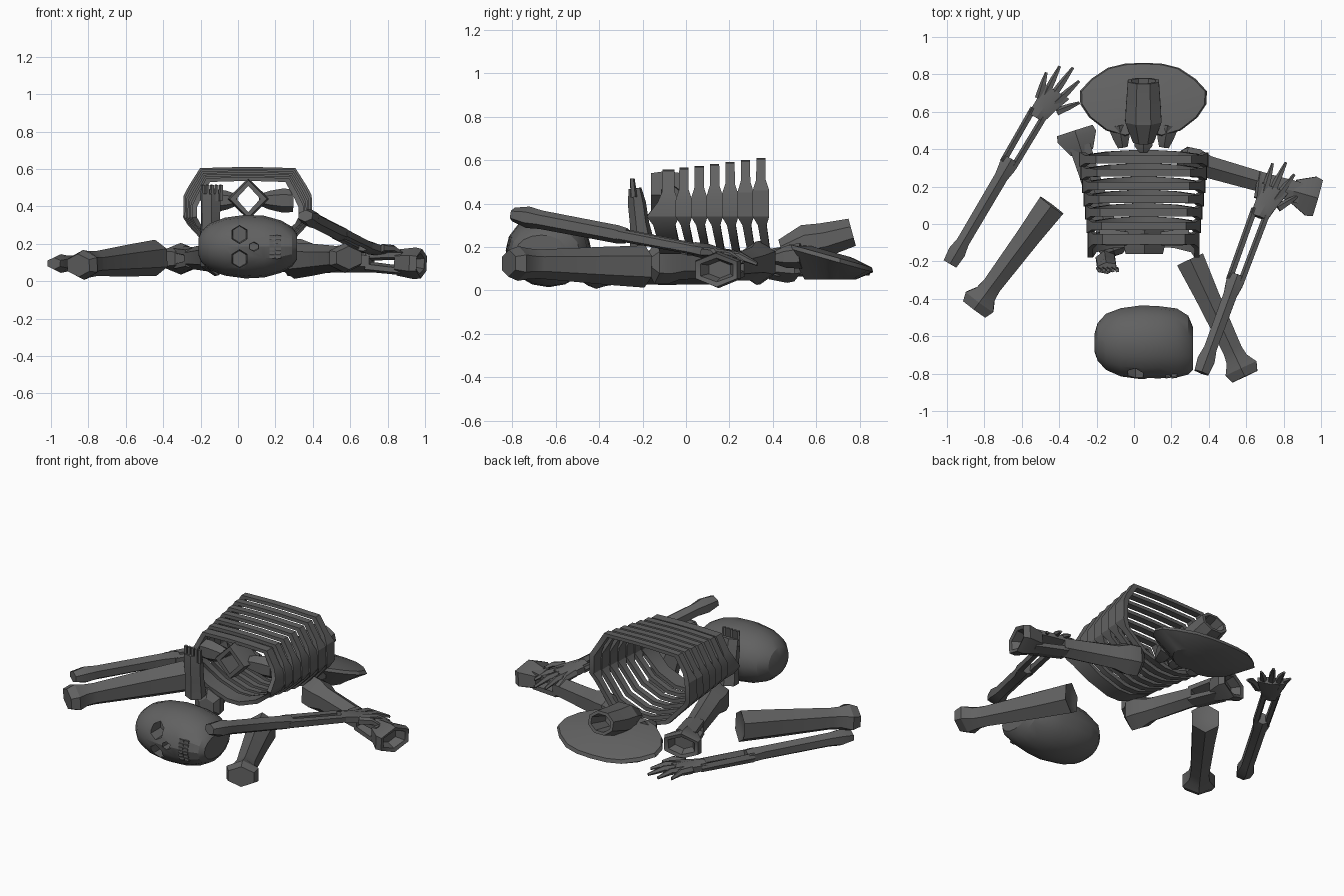
import bpy, bmesh
from math import sin, cos, pi
from mathutils import Vector as V

if "Cube" in bpy.data.objects:
    bpy.data.objects.remove(bpy.data.objects["Cube"])

bone = bpy.data.materials.new("dark_bone")
bone.diffuse_color = (.12, .12, .12, 1)
bone.use_nodes = True
bone.node_tree.nodes["Principled BSDF"].inputs["Base Color"].default_value = bone.diffuse_color


def make(name, bm):
    bmesh.ops.recalc_face_normals(bm, faces=bm.faces)
    me = bpy.data.meshes.new(name)
    bm.to_mesh(me)
    bm.free()
    me.materials.append(bone)
    ob = bpy.data.objects.new(name, me)
    bpy.context.collection.objects.link(ob)
    return ob


def bridge(bm, rings, cap=True):
    rs = [[bm.verts.new(p) for p in r] for r in rings]
    n = len(rs[0])
    for r, q in zip(rs, rs[1:]):
        for i in range(n):
            bm.faces.new((r[i], r[(i + 1) % n], q[(i + 1) % n], q[i]))
    if cap:
        bm.faces.new(rs[0])
        bm.faces.new(rs[-1])


# Sweep along a-b; each section: t, half width, half height, side shift, up shift
def loft(name, a, b, prof, n=6, cap=True, turn=0.5):
    a, b = V(a), V(b)
    d = b - a
    side = d.cross(V((0, 0, 1))).normalized()
    up = side.cross(d).normalized()
    rings = []
    for s in prof:
        t, w, h, ox, oz = (list(s) + [0, 0])[:5]
        c = a + d * t + side * ox + up * oz
        rings.append([c + side * w * cos(2 * pi * (i + turn) / n) + up * h * sin(2 * pi * (i + turn) / n)
                      for i in range(n)])
    bm = bmesh.new()
    bridge(bm, rings, cap)
    return make(name, bm)


# Thigh bones: broad end, flared knob end
def long_bone(name, a, b):
    loft(name, a, b, [(.02, .05, .055), (0, .088, .097), (.3, .074, .087), (.78, .06, .067),
                      (.86, .068, .07), (.94, .105, .08), (1.01, .085, .062)], 6)


long_bone("left_thigh_bone", (-.44, .1, .125), (-.85, -.45, .085))
long_bone("right_thigh_bone", (.3, -.19, .11), (.59, -.81, .125))


# Shin bones: ball, shaft, two thin struts, flared hollow foot end
def shin(name, a, b):
    loft(name, a, b, [(0, .05, .05), (.04, .085, .1), (.13, .09, .1), (.22, .068, .078), (.6, .062, .062),
                      (.66, .062, .06)], 6)
    for k in (1, -1):
        loft(name + "_strut", a, b, [(.63, .06, .028, 0, .03 * k), (.9, .066, .025, 0, .042 * k)], 6)
    loft(name + "_end", a, b, [(.85, .072, .07), (.98, .125, .085), (1.03, .115, .078),
                               (1.02, .09, .055), (.95, .06, .04)], 6)


shin("left_shin", (-.1, -.17, .13), (-.31, .48, .12))
shin("right_shin", (.24, .35, .13), (.96, .145, .095))


# Forearms with split shaft and fingers
def forearm(name, a, b, split):
    a, b = V(a), V(b)
    L = (b - a).length
    d = (b - a).normalized()
    p = d.cross(V((0, 0, 1))).normalized()
    loft(name, a, b, [(-.03, .045, .032), (.05, .054, .05), (.12, .04, .043), (split - .1, .042, .042),
                      (split - .03, .054, .042), (split + .02, .05, .036)], 6)
    for k in (1, -1):
        loft(name + "_strut", a, b, [(split - .02, .019, .03, .032 * k), (1.0, .019, .026, .036 * k)], 5)
    loft(name + "_palm", a, b, [(.96, .055, .032), (1.04, .066, .036, .01), (1 + .14 / L, .09, .024, .025)], 6)
    for f, s in ((.2, -.075), (.265, -.03), (.295, .035), (.25, .1), (.15, .16)):
        loft(name + "_finger", b + d * f * .3 + p * s * .5, b + d * f + p * s,
             [(0, .024, .024), (.55, .018, .02, 0, .008), (1, .008, .009, 0, -.012)], 5)


forearm("left_forearm", (-.97, -.19, .095), (-.505, .6, .09), .66)
forearm("right_forearm", (.37, -.77, .345), (.68, .07, .185), .57)

# Rib cage: closed bands, broad at the flanks so they meet there
half = [(.06, .61, .021), (.255, .605, .021), (.315, .51, .022), (.342, .46, .038), (.345, .34, .038),
        (.32, .3, .02), (.2, .17, .017), (.05, .12, .018)]
loop = half + [(-x, z, w) for x, z, w in reversed(half)]
for k in range(7):
    y, f = .345 - .071 * k, 1 - .022 * k
    rings = []
    for sc, e in ((1, -1), (1, 1), (.91, 1), (.91, -1), (1, -1)):
        ring = []
        for x, z, w in loop:
            zz = .38 + (z - .38) * sc
            lean = .15 * max(0, .34 - z)
            zz = zz - .009 * k if z > .4 else zz + .008 * k * (z < .3)
            if k == 6:
                w *= 1.3
                lean -= .05 if z < .4 and e < 0 else 0
            ring.append((.052 + x * sc * f, y + lean + w * e, zz))
        rings.append(ring)
    bm = bmesh.new()
    bridge(bm, rings, False)
    make("rib_%d" % k, bm)

# Hollow diamond vertebra with side bars at the front of the cage
loft("vertebra", (.055, -.16, .44), (.055, -.02, .44),
     [(0, .1, .1), (.5, .115, .11), (1, .1, .1), (1, .064, .07), (0, .064, .07), (0, .1, .1)], 4, False, 0)
for k in (1, -1):
    loft("vertebra_wing", (.055 + .06 * k, -.08, .435), (.055 + .24 * k, -.07, .43),
         [(0, .04, .03), (.3, .045, .05), (.7, .05, .065), (1, .045, .06)], 6)

# Upright foot with toe stubs beside the cage
loft("upright_foot", (-.15, -.2, .2), (-.145, -.235, .47),
     [(0, .06, .06), (.4, .055, .045), (.75, .058, .042), (1, .058, .03)], 6)
for i in range(5):
    x = -.19 + .024 * i
    loft("toe", (x, -.24, .43), (x + .005, -.248, .515), [(0, .013, .018), (1, .011, .012)], 5)

# Pelvis: flared bowl, hollow sacrum stub and lugs
out = [(0, .862), (.1, .857), (.19, .835), (.28, .775), (.34, .71), (.337, .64), (.29, .57), (.2, .5), (.1, .47)]
out = out + [(0, .5)] + [(-x, y) for x, y in reversed(out[1:])]
rings = []
for s, low, dz in ((.6, True, .05), (1, False, 0), (.97, False, .02), (.5, False, .04)):
    rings.append([(.05 + x * s, .66 + (y - .66) * s,
                   dz if low else .085 + (.86 - .66 - (y - .66) * s) * .28 + dz) for x, y in out])
bm = bmesh.new()
bridge(bm, rings)
make("pelvis_bowl", bm)
loft("sacrum", (.05, .44, .18), (.05, .765, .268),
     [(0, .06, .06), (.35, .105, .09, 0, .01), (.6, .1, .085), (1, .09, .07), (1, .07, .052), (.6, .06, .04)], 8)
for k in (1, -1):
    loft("pelvis_lug", (.05 + .13 * k, .53, .16), (.05 + .11 * k, .41, .15),
         [(0, .07, .06), (.6, .05, .05), (1, .03, .03)], 6)
loft("tail_bone", (.05, .5, .17), (.05, .385, .15), [(0, .06, .04), (.7, .055, .035), (1, .025, .02)], 6)

# Skull lying on its side, crown toward -x: x, half width z, y front, y back
rings = []
for x, h, y0, y1 in ((-.212, .045, -.68, -.59), (-.195, .085, -.73, -.53), (-.15, .125, -.78, -.48),
                     (-.07, .155, -.815, -.45), (.04, .17, -.83, -.435), (.14, .165, -.825, -.44),
                     (.23, .14, -.82, -.452), (.29, .105, -.805, -.49), (.315, .07, -.78, -.55)):
    c, r = (y0 + y1) / 2, (y1 - y0) / 2
    rings.append([(x, c + r * cos(2 * pi * i / 16), .185 + h * sin(2 * pi * i / 16)) for i in range(16)])
bm = bmesh.new()
bridge(bm, rings)
skull = make("skull", bm)


# Eye and nose sockets cut into the face
def socket(name, x, z, w, h):
    c = loft(name, (x, -.9, z), (x, -.72, z), [(0, w, h), (1, w * .8, h * .8)], 6)
    c.hide_render = True
    c.hide_viewport = True
    c.hide_set(True)
    m = skull.modifiers.new(name, 'BOOLEAN')
    m.operation = 'DIFFERENCE'
    m.object = c
    m.solver = 'EXACT'


for k in (1, -1):
    socket("eye_cutter", .008, .185 + .066 * k, .052, .055)
socket("nose_cutter", .085, .185, .03, .027)

# Two rows of teeth
for x in (.182, .215):
    for i in range(6):
        z = .128 + .022 * i
        y = -.812 + 3.6 * (z - .185) ** 2
        loft("tooth", (x - .014, y, z), (x + .014, y, z), [(0, .02, .012), (1, .016, .01)], 4)

# Soft shading on shallow angles
bpy.ops.object.select_all(action='DESELECT')
for ob in bpy.data.objects:
    if not ob.hide_render:
        ob.select_set(True)
bpy.context.view_layer.objects.active = skull
bpy.ops.object.shade_smooth_by_angle(angle=.45)
